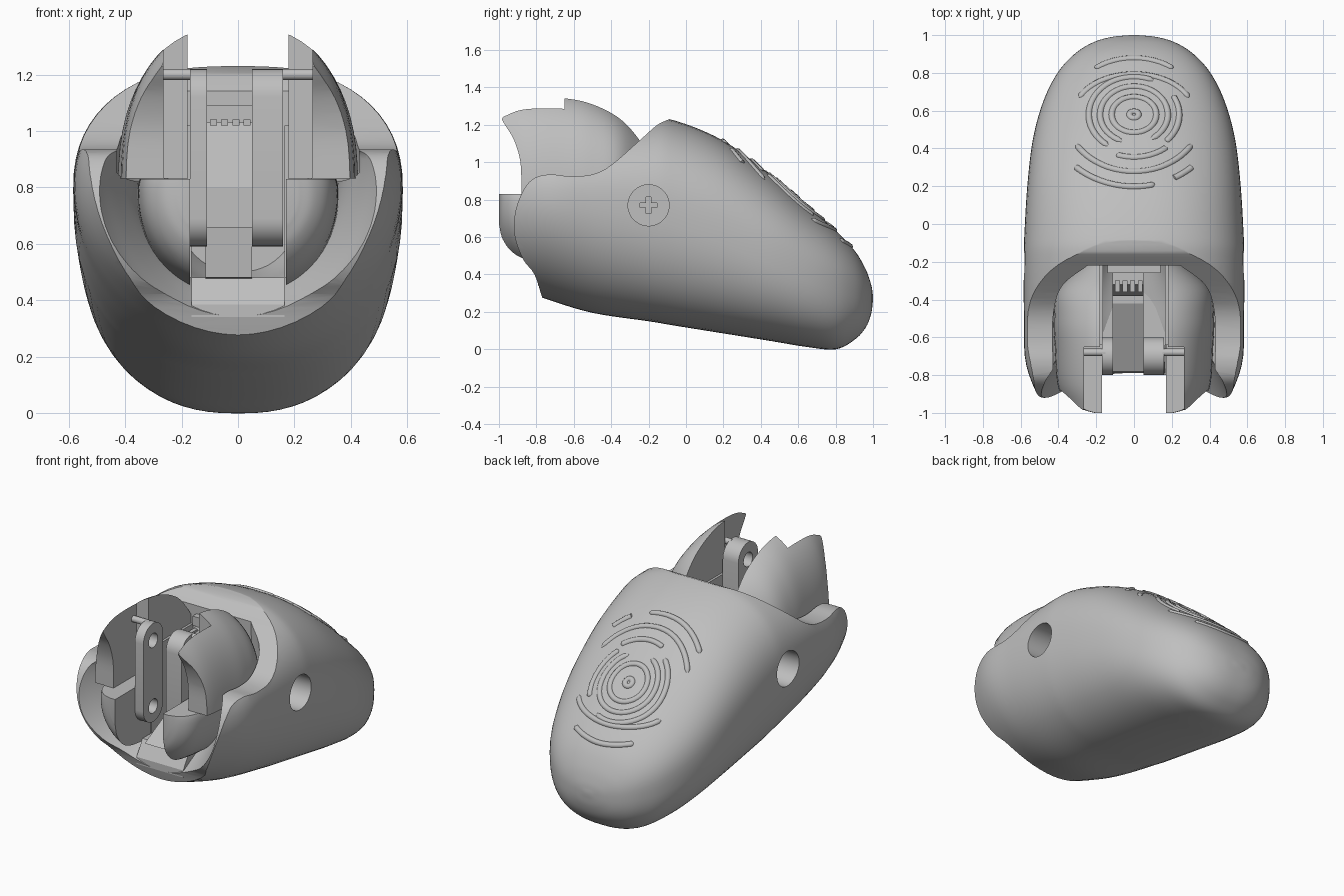
import bpy, bmesh
from math import sin, cos, pi, radians
from mathutils import Vector

old = bpy.data.objects.get("Cube")
if old:
    bpy.data.objects.remove(old)

grey = bpy.data.materials.new("plain grey")
grey.use_nodes = True
grey.diffuse_color = (0.52, 0.52, 0.52, 1)
grey.node_tree.nodes["Principled BSDF"].inputs["Base Color"].default_value = (0.52, 0.52, 0.52, 1)


def finish(name, bm):
    bmesh.ops.recalc_face_normals(bm, faces=bm.faces)
    me = bpy.data.meshes.new(name)
    bm.to_mesh(me)
    bm.free()
    ob = bpy.data.objects.new(name, me)
    bpy.context.collection.objects.link(ob)
    me.materials.append(grey)
    return ob


def select(ob):
    bpy.ops.object.select_all(action='DESELECT')
    ob.select_set(True)
    bpy.context.view_layer.objects.active = ob


def smooth(ob, angle=35):
    select(ob)
    bpy.ops.object.shade_smooth_by_angle(angle=radians(angle))


def box(name, x0, x1, y0, y1, z0, z1):
    return prism(name, [(y0, z0), (y1, z0), (y1, z1), (y0, z1)], x0, x1)


def prism(name, profile, x0, x1):
    """Side profile of (y, z) points, extruded across x."""
    bm = bmesh.new()
    face = bm.faces.new([bm.verts.new((x0, y, z)) for y, z in profile])
    ext = bmesh.ops.extrude_face_region(bm, geom=[face])
    moved = [v for v in ext["geom"] if isinstance(v, bmesh.types.BMVert)]
    bmesh.ops.translate(bm, verts=moved, vec=(x1 - x0, 0, 0))
    return finish(name, bm)


def rod(name, x0, x1, y, z, r, seg=32):
    return prism(name, [(y + r * cos(2 * pi * i / seg), z + r * sin(2 * pi * i / seg))
                        for i in range(seg)], x0, x1)


def boolean(ob, cutter):
    cutter.hide_render = True
    mod = ob.modifiers.new("cut", 'BOOLEAN')
    mod.object, mod.operation, mod.solver = cutter, 'DIFFERENCE', 'EXACT'
    select(ob)
    bpy.ops.object.modifier_apply(modifier=mod.name)
    bpy.data.objects.remove(cutter)


def spline(rows, steps):
    """Smooth curve through rows of numbers."""
    pts = [Vector(r) for r in rows]
    pts = [pts[0] * 2 - pts[1]] + pts + [pts[-1] * 2 - pts[-2]]
    out = []
    for a, b, c, d in zip(pts, pts[1:], pts[2:], pts[3:]):
        for k in range(steps):
            t = k / steps
            out.append((b * 2 + (c - a) * t + (a * 2 - b * 5 + c * 4 - d) * t * t
                        + (b * 3 - a - c * 3 + d) * t ** 3) / 2)
    return out + [pts[-2]]


def loft(name, rows, front_power=2.4, seg=64, steps=5):
    """Rounded sections along y; rows hold y, half width, bottom, top, widest height.
    The lower half has its own roundness in front, blending to 2.4 at the back."""
    bm, rings = bmesh.new(), []
    for y, w, low, top, mid in spline(rows, steps):
        blend = min(max((y + .75) / .6, 0), 1)
        under = front_power + (2.4 - front_power) * blend
        ring = []
        for i in range(seg):
            c, s = cos(2 * pi * i / seg), sin(2 * pi * i / seg)
            power = 2.4 if s > 0 else under
            c, s = [abs(v) ** (2 / power) * (1 if v > 0 else -1) for v in (c, s)]
            ring.append(bm.verts.new((w * c, y, mid + s * (top - mid if s > 0 else mid - low))))
        rings.append(ring)
    for a, b in zip(rings, rings[1:]):
        for i in range(seg):
            j = (i + 1) % seg
            bm.faces.new((a[i], a[j], b[j], b[i]))
    bm.faces.new(rings[0])
    bm.faces.new(rings[-1])
    return finish(name, bm)


# Outer shell
shell = loft("outer_shell", [
    (-1.0, .47, .36, 1.1, .8), (-.75, .57, .27, 1.15, .8), (-.5, .582, .195, 1.2, .8),
    (-.2, .585, .15, 1.235, .78), (-.05, .58, .125, 1.22, .74), (.2, .565, .085, 1.115, .64),
    (.45, .535, .045, .935, .52), (.65, .48, .012, .765, .42), (.8, .405, 0, .635, .36),
    (.9, .315, .05, .53, .32), (.96, .22, .115, .43, .29), (.99, .12, .19, .345, .275),
    (1.0, .02, .265, .285, .275)], front_power=1.9)

# Front opening, shaped in side profile
rim = [tuple(p) for p in spline([(-.06, 1.24), (-.11, 1.222), (-.16, 1.195), (-.25, 1.115), (-.4, .985),
                                 (-.5, .935), (-.62, .925), (-.73, .935), (-.82, .91), (-.88, .83),
                                 (-.915, .72), (-.915, .6), (-.87, .48), (-.81, .4), (-.77, .28)], 4)]
boolean(shell, prism("rim_cutter", [(-.06, 1.5)] + rim + [(-.77, 0), (-1.3, 0), (-1.3, 1.5)], -1, 1))

# Cavity: a wide upper bay for the wings over a lower bowl that narrows inwards
boolean(shell, loft("bay_cutter", [(-1.2, .43, .8, 1.9, .86), (-.75, .43, .8, 1.9, .86),
                                   (-.5, .43, .8, 1.9, .86), (-.33, .385, .8, 1.9, .86),
                                   (-.22, .25, .8, 1.9, .86)]))
boolean(shell, loft("bowl_cutter", [(-1.1, .58, .23, 1.0, .9), (-.92, .51, .285, 1.0, .9),
                                    (-.77, .44, .35, 1.0, .9), (-.6, .37, .43, 1.0, .9),
                                    (-.4, .34, .47, 1.0, .9), (-.22, .25, .5, 1.0, .9)], front_power=2.0))

# Screw recesses on both sides
for side in (-1, 1):
    boolean(shell, rod("recess_cutter", .41 * side, .8 * side, -.2, .77, .11, 48))
smooth(shell)
for side, label in ((1, "left"), (-1, "right")):
    screw = rod(label + "_screw", .36 * side, .425 * side, -.2, .77, .112, 48)
    boolean(screw, box("slot", .4 * side, .6 * side, -.245, -.155, .757, .783))
    boolean(screw, box("slot", .4 * side, .6 * side, -.213, -.187, .725, .815))
    smooth(screw)

# Lower jaw: blunt half bowl with a flat top and a central slot
jaw = loft("lower_jaw", [(-1.0, .21, .6, .95, .78), (-.98, .27, .54, .95, .78), (-.93, .32, .48, .95, .78),
                         (-.85, .345, .44, .95, .78), (-.7, .355, .42, .95, .78),
                         (-.5, .345, .42, .95, .78), (-.22, .25, .46, .95, .78)], front_power=2.1)
boolean(jaw, box("top_cutter", -1, 1, -2, 1, .83, 2))
boolean(jaw, box("slot_cutter", -.17, .17, -2, 1, .0, 1))
smooth(jaw)

# Upper jaw: a dome split into two wings with a scooped front
wings = loft("upper_wings", [(-.985, .355, .5, 1.385, .8), (-.85, .405, .5, 1.385, .8),
                             (-.65, .42, .5, 1.375, .8), (-.5, .425, .5, 1.34, .8),
                             (-.35, .4, .5, 1.26, .8), (-.22, .27, .5, 1.14, .8)])
scoop = [tuple(p) for p in spline([(-.985, 1.23), (-.965, 1.195), (-.92, 1.12), (-.885, 1.0), (-.88, .84)], 4)]
boolean(wings, prism("scoop_cutter", [(-1.3, 1.25), (-.975, 1.25)] + scoop + [(-.88, .2), (-1.3, .2)], -1, 1))
boolean(wings, box("base_cutter", -1, 1, -2, 1, .2, .832))
boolean(wings, box("slot_cutter", -.18, .18, -2, 1, .2, 2))
boolean(wings, box("notch_cutter", -.265, .265, -2, -.65, .2, 2))
smooth(wings)

# Floor and stepped core inside the slot
prism("slot_floor", [(-.79, .34), (-.79, .385), (-.73, .48), (-.25, .48), (-.25, .34)], -.165, .165)
prism("slot_core", [(-.78, .48), (-.42, .66), (-.38, .66), (-.38, .8), (-.32, 1.03),
                    (-.22, 1.03), (-.22, .45)], -.115, .05)
box("back_bar", -.14, .14, -.26, -.2, 1.03, 1.09)
for i in range(4):
    x = -.1 + i * .04
    box("tooth", x, x + .025, -.36, -.3, 1.02, 1.04)
for side, label in ((1, "left"), (-1, "right")):
    box(label + "_slot_wall", .165 * side, .18 * side, -.64, -.21, .48, 1.02)
    smooth(rod(label + "_pin", .15 * side, .28 * side, -.68, 1.2, .02, 16))

# Link arms with rounded ends and two holes
for label, x0, x1 in (("left", .05, .16), ("right", -.17, -.11)):
    outline = [(-.7 + .1 * cos(a), z + .1 * sin(a))
               for z, start in ((1.12, 0), (.69, pi))
               for a in [start + pi * i / 16 for i in range(17)]]
    link = prism(label + "_link", outline, x0, x1)
    for z in (1.11, .69):
        boolean(link, rod("hole_cutter", -1, 1, -.7, z, .045))
    smooth(link)

# Raised fingertip pattern: arcs of x radius, y radius, start and end in degrees
arcs = [(.024, .018, 0, 360), (.118, .095, 0, 360), (.18, .15, -60, 250), (.24, .2, 65, 235),
        (.24, .2, -45, 30), (.32, .215, 25, 155), (.36, .3, 55, 125), (.27, .225, 250, 310),
        (.36, .3, 212, 328), (.45, .38, 226, 284), (.45, .38, 298, 313)]
curve = bpy.data.curves.new("fingertip_ridges", 'CURVE')
curve.dimensions = '3D'
curve.bevel_depth, curve.bevel_resolution, curve.use_fill_caps = .018, 3, True
for rx, ry, a0, a1 in arcs:
    closed = a1 - a0 == 360
    count = 40
    line = curve.splines.new('POLY')
    line.points.add(count - 1)
    line.use_cyclic_u = closed
    for i, point in enumerate(line.points):
        a = radians(a0 + (a1 - a0) * i / (count if closed else count - 1))
        x, y = rx * cos(a), .58 + ry * sin(a)
        hit, place, normal, _ = shell.ray_cast(Vector((x, y, 3)), Vector((0, 0, -1)))
        point.co = (*(place - normal * .007), 1)
        if not closed and i in (0, count - 1):
            point.radius = .5
ridges = bpy.data.objects.new("fingertip_ridges", curve)
bpy.context.collection.objects.link(ridges)
curve.materials.append(grey)
select(ridges)
bpy.ops.object.convert(target='MESH')
smooth(bpy.context.view_layer.objects.active, 50)
